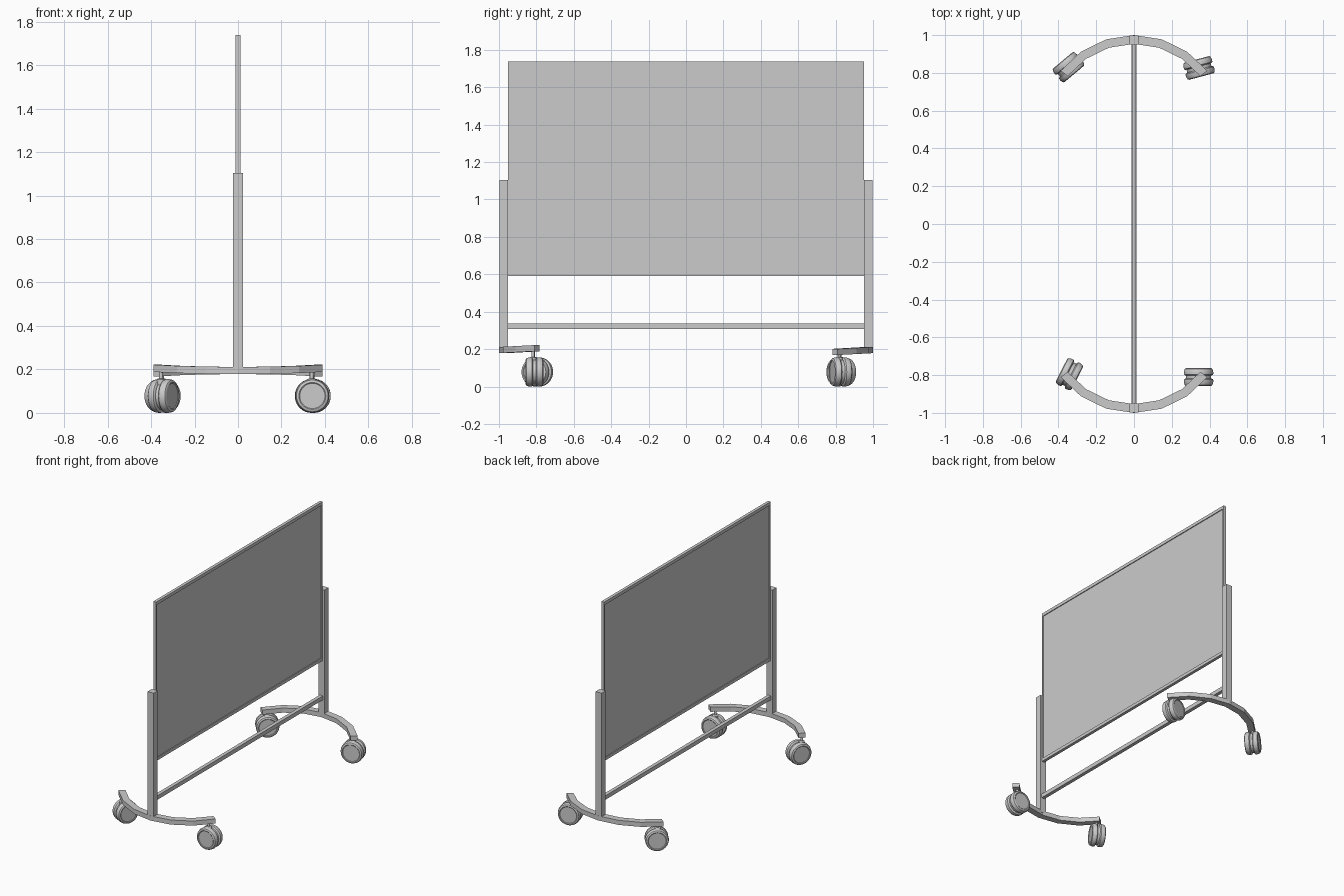
import bpy, bmesh
from math import sin, cos, radians, pi
from mathutils import Vector, Matrix

if "Cube" in bpy.data.objects:
    bpy.data.objects.remove(bpy.data.objects["Cube"])


def finish(name, bm, smooth=False):
    bmesh.ops.recalc_face_normals(bm, faces=bm.faces)
    mesh = bpy.data.meshes.new(name)
    bm.to_mesh(mesh)
    bm.free()
    obj = bpy.data.objects.new(name, mesh)
    bpy.context.collection.objects.link(obj)
    if smooth:
        bpy.ops.object.select_all(action='DESELECT')
        obj.select_set(True)
        bpy.context.view_layer.objects.active = obj
        bpy.ops.object.shade_smooth_by_angle(angle=radians(35))
    return obj


def box_bm(lo, hi):
    bm = bmesh.new()
    lo, hi = Vector(lo), Vector(hi)
    bmesh.ops.create_cube(bm, size=1, matrix=Matrix.Translation((lo + hi) / 2)
                          @ Matrix.Diagonal((*(hi - lo), 1)))
    return bm


def lathe(name, profile, matrix, steps=32):
    # profile of (radius, height) turned round local z
    bm = bmesh.new()
    vs = [bm.verts.new((r, 0, h)) for r, h in profile]
    es = [bm.edges.new(p) for p in zip(vs, vs[1:])]
    bmesh.ops.spin(bm, geom=vs + es, axis=(0, 0, 1), cent=(0, 0, 0),
                   angle=2 * pi, steps=steps)
    bmesh.ops.remove_doubles(bm, verts=bm.verts, dist=1e-5)
    bm.transform(matrix)
    return finish(name, bm, True)


# Board: thin slab, the frame is left proud by insetting both writing faces
bm = box_bm((-0.011, -0.951, 0.591), (0.011, 0.951, 1.739))
for sx in (-1, 1):
    bm.normal_update()
    face = next(f for f in bm.faces if f.normal.x * sx > 0.9)
    for v in bmesh.ops.inset_region(bm, faces=[face], thickness=0.015)['faces'] and face.verts:
        v.co.z += 0.012 if v.co.z < 1.1 else -0.012
    ring = bmesh.ops.extrude_discrete_faces(bm, faces=[face])['faces']
    for v in ring[0].verts:
        v.co.x -= sx * 0.006
finish("board", bm)

# Crossbar between the posts
finish("crossbar", box_bm((-0.013, -0.955, 0.308), (0.013, 0.955, 0.337)))

# Upright posts and curved feet
for side, label in ((-1, "front"), (1, "back")):
    ys = sorted((side * 0.951, side * 0.998))
    finish(label + "_post", box_bm((-0.0235, ys[0], 0.195), (0.0235, ys[1], 1.103)))

    bm = bmesh.new()
    rings = []
    for i in range(-3, 4):
        a = radians(17.3 * i)
        lift = -side * 0.010 * (1 - cos(a)) / 0.38
        rings.append([bm.verts.new((r * sin(a), side * (0.5065 + r * cos(a)), 0.195 + lift + h))
                      for r, h in ((0.447, -0.0165), (0.4935, -0.0165),
                                   (0.4935, 0.0165), (0.447, 0.0165))])
    for a, b in zip(rings, rings[1:]):
        for k in range(4):
            m = (k + 1) % 4
            bm.faces.new((a[k], a[m], b[m], b[k]))
    bm.faces.new(rings[0])
    bm.faces.new(rings[-1])
    finish(label + "_foot", bm)

# Twin-wheel casters, each swivelled its own way
half = [(0.0, 0.044), (0.058, 0.044), (0.062, 0.047), (0.067, 0.047), (0.073, 0.043),
        (0.0765, 0.034), (0.078, 0.024), (0.0775, 0.014), (0.074, 0.010), (0.066, 0.008)]
wheel = half + [(r, -h) for r, h in reversed(half)]
pin = [(0.0, 0.06), (0.02, 0.06), (0.02, 0.154), (0.016, 0.157), (0.009, 0.158),
       (0.009, 0.195), (0.0, 0.195)]
casters = (("front_left", -0.342, -0.795, 63, -0.354, -0.815),
           ("front_right", 0.342, -0.810, 0, 0.339, -0.818),
           ("back_left", -0.347, 0.830, 40, -0.350, 0.822),
           ("back_right", 0.344, 0.826, 15, 0.342, 0.820))
for label, x, y, angle, px, py in casters:
    turn = Matrix.Rotation(radians(angle), 4, 'Z') @ Matrix.Rotation(pi / 2, 4, 'X')
    lathe(label + "_caster", wheel, Matrix.Translation((x, y, 0.078)) @ turn, 36)
    lathe(label + "_caster_pin", pin, Matrix.Translation((px, py, 0)), 16)
